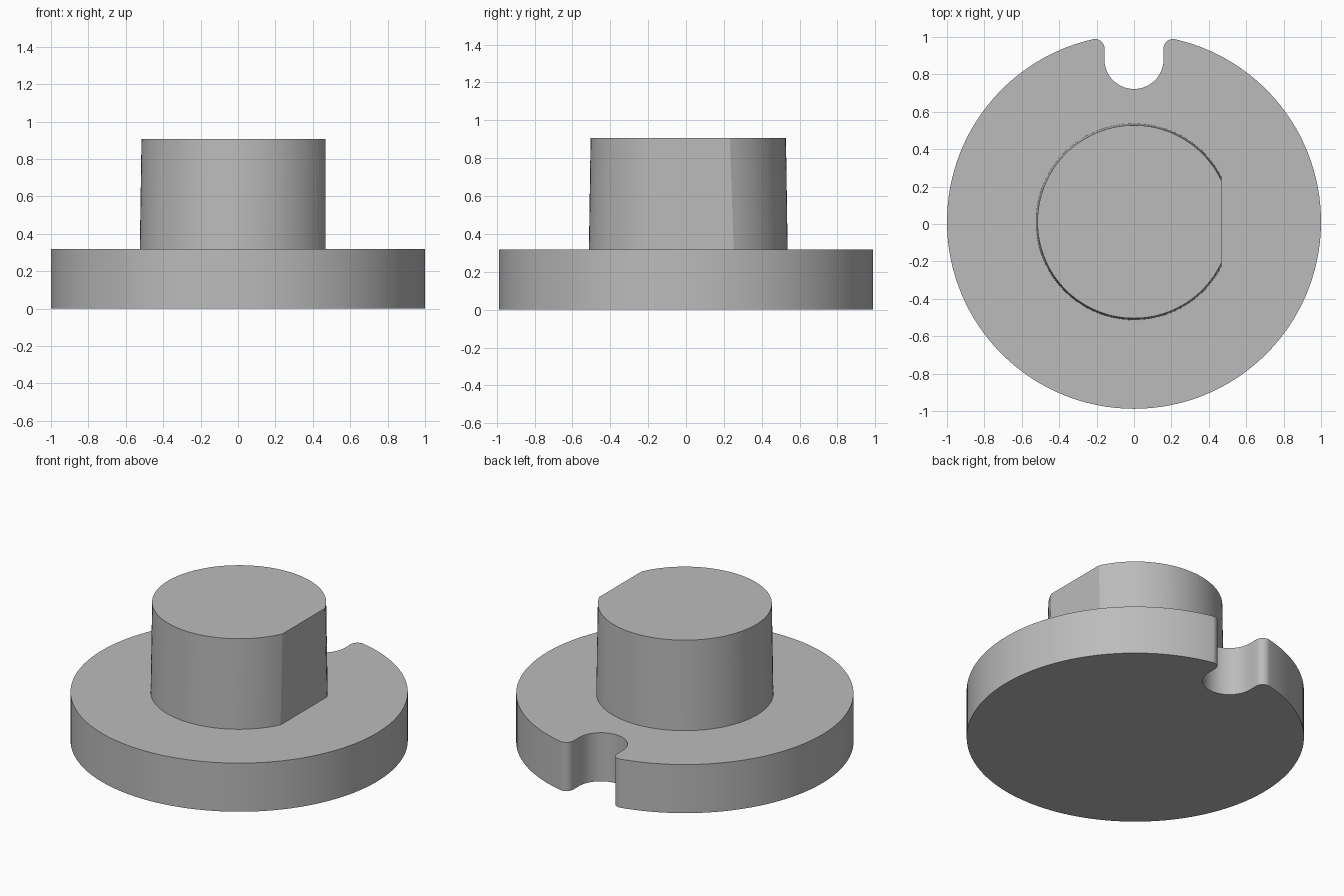
import bpy, bmesh
from math import acos, asin, cos, sin, pi, sqrt

cube = bpy.data.objects.get("Cube")
if cube:
    bpy.data.objects.remove(cube, do_unlink=True)

CENTRE_Y = 0.012
BASE_TOP, BOSS_TOP = 0.318, 0.906

grey = bpy.data.materials.new("plain_grey")
grey.use_nodes = True
colour = (0.5, 0.5, 0.5, 1)
grey.diffuse_color = colour
grey.node_tree.nodes["Principled BSDF"].inputs["Base Color"].default_value = colour


def arc(cx, cy, r, start, end, steps):
    """Points along an arc, both ends included."""
    angles = [start + (end - start) * i / steps for i in range(steps + 1)]
    return [(cx + r * cos(a), cy + r * sin(a)) for a in angles]


def loft(name, lower, upper, z0, z1):
    """Closed solid between two outlines with matching point counts."""
    bm = bmesh.new()
    a = [bm.verts.new((x, y + CENTRE_Y, z0)) for x, y in lower]
    b = [bm.verts.new((x, y + CENTRE_Y, z1)) for x, y in upper]
    bm.faces.new(a[::-1])
    bm.faces.new(b)
    n = len(a)
    for i in range(n):
        j = (i + 1) % n
        bm.faces.new((a[i], a[j], b[j], b[i]))
    bmesh.ops.recalc_face_normals(bm, faces=bm.faces)
    mesh = bpy.data.meshes.new(name)
    bm.to_mesh(mesh)
    bm.free()
    mesh.materials.append(grey)
    obj = bpy.data.objects.new(name, mesh)
    bpy.context.collection.objects.link(obj)
    bpy.ops.object.select_all(action='DESELECT')
    obj.select_set(True)
    bpy.context.view_layer.objects.active = obj
    bpy.ops.object.shade_smooth_by_angle(angle=pi / 9)
    return obj


# Round base with a U-shaped notch at the back and rounded notch lips
notch_r, notch_y, lip_r = 0.158, 0.868, 0.05
lip_x = notch_r + lip_r
lip_y = sqrt((1 - lip_r) ** 2 - lip_x ** 2)
lean = asin(lip_x / (1 - lip_r))
outline = arc(0, 0, 1, pi / 2 + lean, 5 * pi / 2 - lean, 120)
outline += arc(lip_x, lip_y, lip_r, pi / 2 - lean, pi, 12)[1:]
outline += arc(0, notch_y, notch_r, 0, -pi, 32)
outline += arc(-lip_x, lip_y, lip_r, 0, pi / 2 + lean, 12)[:-1]
loft("notched_base", outline, outline, 0, BASE_TOP)


# Slightly tapered boss with an upright flat on its left side
def d_outline(r, flat_x=0.467):
    a = acos(flat_x / r)
    return arc(0, 0, r, a, 2 * pi - a, 96)


loft("flatted_boss", d_outline(0.525), d_outline(0.516), BASE_TOP, BOSS_TOP)
